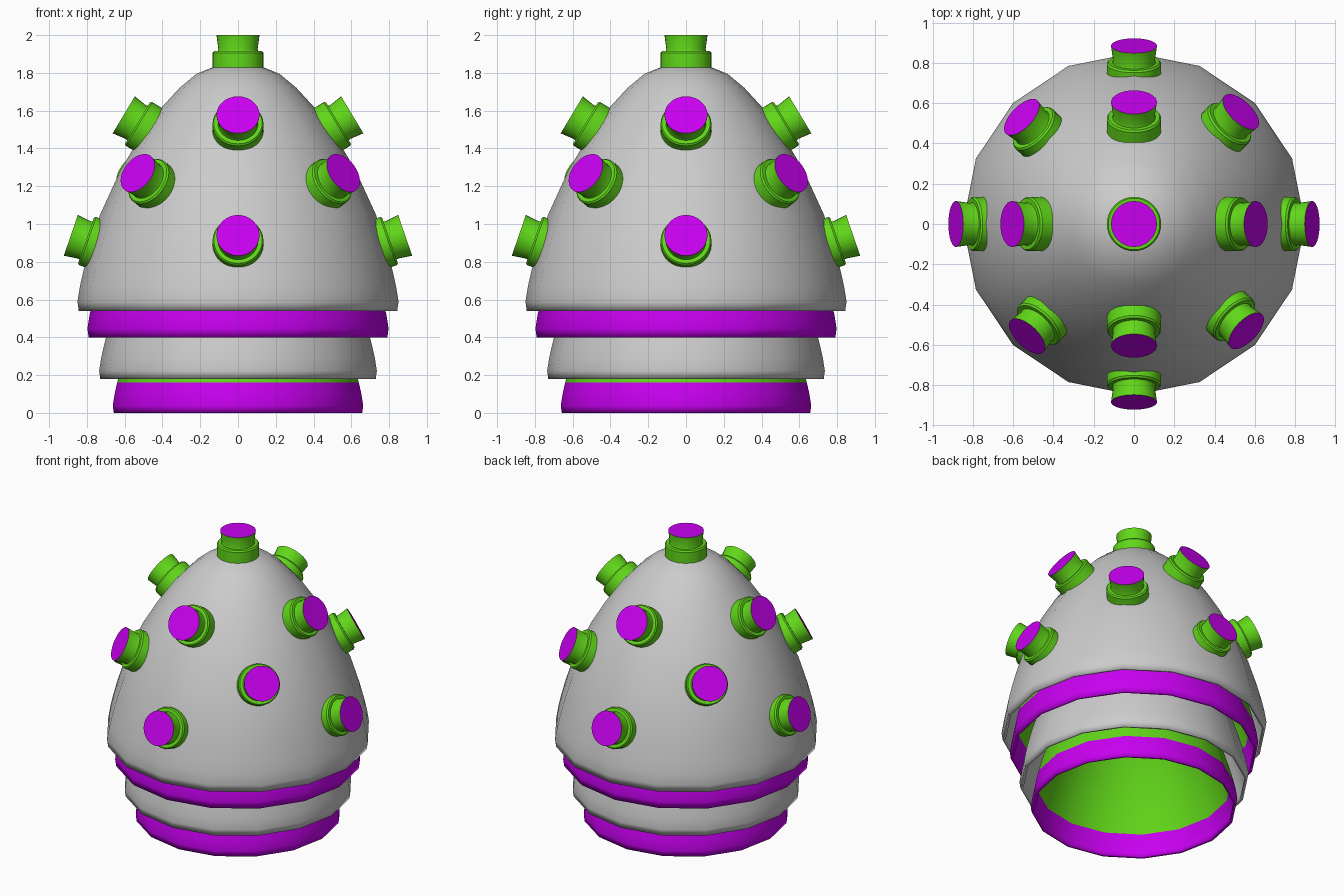
import bpy, math
from mathutils import Vector

if "Cube" in bpy.data.objects:
    bpy.data.objects.remove(bpy.data.objects["Cube"])

def material(name, color):
    m = bpy.data.materials.new(name)
    m.diffuse_color = color
    m.use_nodes = True
    m.node_tree.nodes["Principled BSDF"].inputs["Base Color"].default_value = m.diffuse_color
    return m

GREEN = material("green", (0.12, 0.68, 0.01, 1))
PURPLE = material("purple", (0.58, 0.0, 0.88, 1))

def lathe(name, profile, sides, mats=(), is_second=None, angle=40):
    """Revolve (radius, height) points, listed bottom to top, about z."""
    verts, rings, faces, marks = [], [], [], []
    for r, z in profile:
        n = sides if r > 0 else 1
        rings.append([len(verts) + i for i in range(n)])
        verts += [(r * math.cos(2 * math.pi * i / sides),
                   r * math.sin(2 * math.pi * i / sides), z) for i in range(n)]
    for k, (a, b) in enumerate(zip(rings, rings[1:])):
        for i in range(sides):
            j = (i + 1) % sides
            faces.append((a[i], a[j], b[j], b[i]) if len(b) > 1 else (a[i], a[j], b[0]))
            marks.append(1 if is_second and is_second(k) else 0)
    me = bpy.data.meshes.new(name)
    me.from_pydata(verts, [], faces)
    for m in mats:
        me.materials.append(m)
    for p, s in zip(me.polygons, marks):
        p.material_index = s
    ob = bpy.data.objects.new(name, me)
    bpy.context.collection.objects.link(ob)
    me.shade_smooth()
    me.set_sharp_from_angle(angle=math.radians(angle))
    return ob

# Nested dome shells, each a scaled copy of the same profile
DOME = [(.843, 0), (.85, .05), (.837, .13), (.82, .206), (.79, .32), (.73, .51),
        (.62, .75), (.53, .90), (.42, 1.06), (.31, 1.18), (.22, 1.255),
        (.11, 1.30), (0, 1.315)]
for name, z, s, banded in [("outer_dome", .54, 1, False),
                           ("upper_banded_shell", .40, .938, True),
                           ("middle_shell", .18, .865, False),
                           ("lower_banded_shell", 0, .78, True)]:
    shell = lathe(name, [(r * s, z + h * s) for r, h in DOME], 16,
                  (GREEN, PURPLE) if banded else (), lambda k: k < 3)
    mod = shell.modifiers.new("thickness", "SOLIDIFY")
    mod.thickness = .02
    mod.offset = -1

# Flanged studs with purple end caps; origin at the cap centre
KNOB = [(.135, -.18), (.135, -.095), (.128, -.085), (.107, -.085), (.104, -.075),
        (.114, 0), (0, 0)]

def knob(name, radius, z, azimuth, tilt):
    ob = lathe(name, KNOB, 32, (GREEN, PURPLE), lambda k: k == 5, 30)
    a, t = math.radians(azimuth), math.radians(tilt)
    ob.location = (radius * math.cos(a), radius * math.sin(a), z)
    normal = Vector((math.cos(a) * math.cos(t), math.sin(a) * math.cos(t), math.sin(t)))
    ob.rotation_euler = normal.to_track_quat('Z', 'Y').to_euler()

knob("top_stud", 0, 2.0, 0, 90)
for row, radius, z, start, tilt in [("low", .885, .94, 0, 19),
                                    ("middle", .77, 1.27, 46.4, 28),
                                    ("high", .605, 1.578, 0, 31)]:
    for i in range(4):
        knob(f"{row}_stud_{i + 1}", radius, z, start + 90 * i, tilt)
